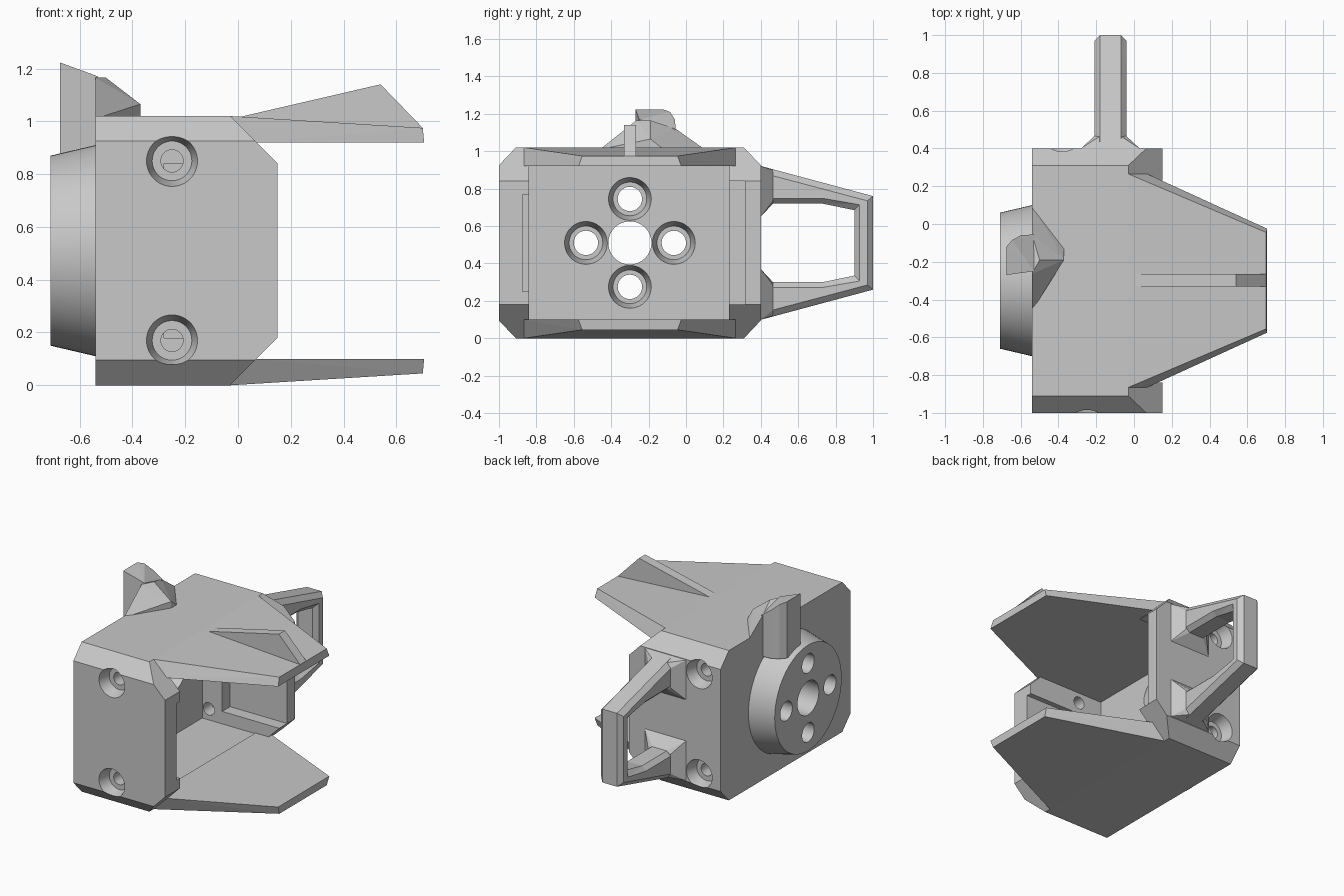
import bpy, bmesh, math
from mathutils import Matrix, Vector

cube = bpy.data.objects.get("Cube")
if cube:
    bpy.data.objects.remove(cube, do_unlink=True)

grey = bpy.data.materials.new("plain_grey")
grey.use_nodes = True
COLOR = (0.58, 0.58, 0.58, 1)
grey.diffuse_color = COLOR
grey.node_tree.nodes["Principled BSDF"].inputs["Base Color"].default_value = COLOR

MID_Y, MID_Z, TOP = -0.3, 0.51, 1.02


def finish(name, bm):
    bmesh.ops.recalc_face_normals(bm, faces=bm.faces)
    mesh = bpy.data.meshes.new(name)
    bm.to_mesh(mesh)
    bm.free()
    mesh.materials.append(grey)
    ob = bpy.data.objects.new(name, mesh)
    bpy.context.collection.objects.link(ob)
    return ob


def hull(name, points):
    bm = bmesh.new()
    for p in points:
        bm.verts.new(p)
    res = bmesh.ops.convex_hull(bm, input=bm.verts)
    junk = {g for g in res["geom_interior"] + res["geom_unused"] if isinstance(g, bmesh.types.BMVert)}
    bmesh.ops.delete(bm, geom=list(junk), context="VERTS")
    bmesh.ops.dissolve_limit(bm, angle_limit=0.01, verts=bm.verts, edges=bm.edges)
    return finish(name, bm)


def box(name, xs, ys, zs):
    return hull(name, [(x, y, z) for x in xs for y in ys for z in zs])


def slab(name, profile, x0, x1):
    """Prism along x from a convex (y, z) profile."""
    return hull(name, [(x, y, z) for x in (x0, x1) for y, z in profile])


def rod(name, a, b, r1, r2=None):
    """Round bar or cone from point a to point b."""
    a, b = Vector(a), Vector(b)
    d = b - a
    bm = bmesh.new()
    turn = Vector((0, 0, 1)).rotation_difference(d).to_matrix().to_4x4()
    bmesh.ops.create_cone(bm, cap_ends=True, segments=64, radius1=r1,
                          radius2=r1 if r2 is None else r2, depth=d.length,
                          matrix=Matrix.Translation((a + b) / 2) @ turn)
    return finish(name, bm)


def combine(ob, tools, operation="DIFFERENCE"):
    bpy.context.view_layer.objects.active = ob
    for tool in tools:
        mod = ob.modifiers.new("shape", "BOOLEAN")
        mod.operation, mod.solver, mod.object = operation, "EXACT", tool
        bpy.ops.object.modifier_apply(modifier=mod.name)
        bpy.data.objects.remove(tool, do_unlink=True)


# Housing: chamfered block with a tapered mounting flange
housing = slab("housing", [(-0.91, 0), (0.31, 0), (0.4, 0.095), (0.4, 0.925), (0.31, TOP),
                           (-0.91, TOP), (-1, 0.925), (-1, 0.095)], -0.54, 0.15)
flange = rod("flange", (-0.5, MID_Y, MID_Z), (-0.71, MID_Y, MID_Z), 0.409, 0.36)
combine(housing, [flange], "UNION")

# Open cavity, wall pockets and sloped corners
cuts = [box("cavity", (-0.43, 0.5), (-0.84, 0.23), (0.095, 0.92)),
        box("front_pocket", (-0.28, 0.5), (-0.875, -0.5), (0.25, 0.77)),
        box("back_pocket", (-0.28, 0.5), (0, 0.315), (0.18, 0.84))]
for flip in (False, True):
    wedge = [(-0.03, TOP), (0.17, 0.82), (0.4, TOP), (0.4, 1.2), (-0.03, 1.03)]
    cuts.append(hull("corner", [(x, y, TOP - z if flip else z) for x, z in wedge for y in (-1.2, 0.6)]))

# Flange holes with counterbores on the inside
cuts.append(rod("centre_hole", (-0.9, MID_Y, MID_Z), (0, MID_Y, MID_Z), 0.115))
for i in range(4):
    y = MID_Y + 0.235 * math.cos(i * math.pi / 2)
    z = MID_Z + 0.235 * math.sin(i * math.pi / 2)
    cuts.append(rod("bolt_hole", (-0.9, y, z), (0, y, z), 0.065))
    cuts.append(rod("bolt_bore", (-0.52, y, z), (-0.42, y, z), 0.09, 0.117))

# Screw holes in the front and back walls
for x, outer, inward in ((-0.25, -1, 1), (-0.38, 0.4, -1)):
    for z in (0.17, 0.85):
        cuts.append(rod("screw_hole", (x, outer - inward * 0.1, z), (x, outer + inward * 0.3, z), 0.042))
        cuts.append(rod("screw_bore", (x, outer - inward * 0.02, z), (x, outer + inward * 0.08, z), 0.102, 0.075))
combine(housing, cuts)

# Upper and lower jaw plates
for name, flip in (("upper_plate", False), ("lower_plate", True)):
    pts = []
    for x, half, z in ((-0.03, 0.565, TOP), (0.7, 0.255, 0.975), (-0.03, 0.565, 0.92),
                       (0.07, 0.565, 0.92), (0.705, 0.275, 0.92)):
        pts += [(x, MID_Y + s * half, TOP - z if flip else z) for s in (-1, 1)]
    hull(name, pts)

# Sight fin on the upper plate
fin = [(0, 1.015), (0.54, 1.14), (0.7, 0.975), (0.7, 0.93), (0, 0.95)]
hull("top_fin", [(x, y, z) for x, z in fin for y in (-0.332, -0.266)])

# Hook: column standing on the flange, with a faceted skirt on the roof
column = [(-0.675, -0.27, 1.223), (-0.675, -0.12, 1.223), (-0.645, -0.085, 1.21),
          (-0.6, -0.06, 1.17), (-0.53, -0.055, 1.12), (-0.53, -0.25, 1.17)]
hull("hook_column", column + [(x, y, 0.84) for x, y, z in column])
hull("hook_skirt", [(-0.54, -0.46, 1.01), (-0.54, 0.1, 1.01), (-0.37, -0.12, 1.01), (-0.37, -0.19, 1.01),
                    (-0.37, -0.19, 1.065), (-0.5, -0.19, 1.165), (-0.54, -0.265, 1.165),
                    (-0.54, -0.055, 1.12)])

# Rear handle: bevelled frame with a bevelled opening
CX = -0.125
outer = [(0.385, 0.925), (1, 0.76), (1, 0.26), (0.385, 0.095)]
outer_side = [(0.385, 0.89), (0.97, 0.735), (0.97, 0.285), (0.385, 0.13)]
handle = hull("rear_handle", [(CX + s * 0.055, y, z) for s in (-1, 1) for y, z in outer]
              + [(CX + s * 0.085, y, z) for s in (-1, 1) for y, z in outer_side])


def opening(grow):
    upper = [(0.3, 0.72 + grow), (0.73, 0.72 + grow), (0.9 + grow, 0.685 + grow)]
    return upper + [(y, TOP - z) for y, z in upper]


gaps = [slab("gap", opening(0), CX - 0.2, CX + 0.2)]
for s in (-1, 1):
    gaps.append(hull("gap_bevel", [(CX + s * 0.055, y, z) for y, z in opening(0)]
                     + [(CX + s * 0.09, y, z) for y, z in opening(0.033)]))
combine(handle, gaps)

# Flared feet where the handle meets the back wall
for name, flip in (("upper_handle_foot", False), ("lower_handle_foot", True)):
    pts = []
    for y, half, zs in ((0.39, 0.155, (0.645, 0.925)), (0.4, 0.155, (0.65, 0.92)),
                        (0.465, 0.085, (0.735, 0.87)), (0.465, 0.055, (0.72, 0.9))):
        pts += [(CX + s * half, y, TOP - z if flip else z) for s in (-1, 1) for z in zs]
    hull(name, pts)

# Smooth the round surfaces, keep the edges crisp
bpy.ops.object.select_all(action="DESELECT")
housing.select_set(True)
bpy.context.view_layer.objects.active = housing
bpy.ops.object.shade_smooth_by_angle(angle=math.radians(20))
